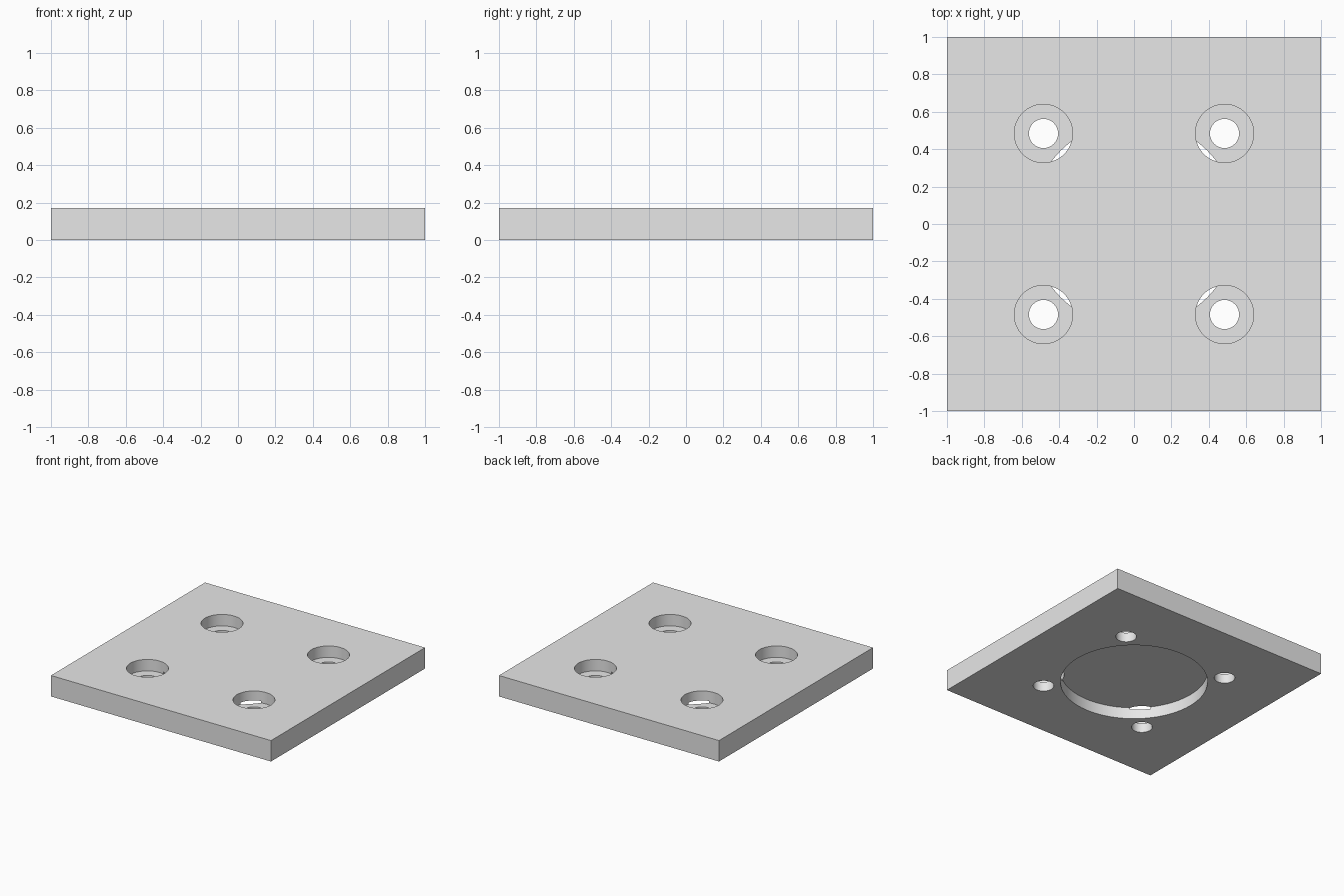
import bpy
import math

if "Cube" in bpy.data.objects:
    bpy.data.objects.remove(bpy.data.objects["Cube"])

THICK = 0.172        # plate thickness
HOLE_POS = 0.484     # bolt hole offset from the centre
HOLE_R = 0.078
BORE_R = 0.156       # counterbore radius
BORE_DEPTH = 0.094
POCKET_R = 0.554     # round recess underneath
POCKET_DEPTH = 0.094

grey = bpy.data.materials.new("light grey")
grey.diffuse_color = (0.8, 0.8, 0.8, 1)
grey.use_nodes = True
grey.node_tree.nodes["Principled BSDF"].inputs["Base Color"].default_value = grey.diffuse_color

# Square plate
bpy.ops.mesh.primitive_cube_add(size=1, location=(0, 0, THICK / 2))
plate = bpy.context.object
plate.name = "mounting_plate"
plate.scale = (2, 2, THICK)
bpy.ops.object.transform_apply(location=True, rotation=False, scale=True)
plate.data.materials.append(grey)


def drill(x, y, radius, z0, z1, sides):
    """Cut a vertical round hole from z0 to z1 out of the plate."""
    bpy.ops.mesh.primitive_cylinder_add(
        vertices=sides, radius=radius, depth=z1 - z0, location=(x, y, (z0 + z1) / 2))
    cutter = bpy.context.object
    cutter.name = "drill_cutter"
    cutter.hide_render = True
    cutter.data.materials.append(grey)
    mod = plate.modifiers.new("drill", 'BOOLEAN')
    mod.operation = 'DIFFERENCE'
    mod.solver = 'EXACT'
    mod.object = cutter
    bpy.context.view_layer.objects.active = plate
    bpy.ops.object.modifier_apply(modifier=mod.name)
    bpy.data.objects.remove(cutter, do_unlink=True)


# Round recess in the underside
drill(0, 0, POCKET_R, -0.1, POCKET_DEPTH, 128)

# Four counterbored bolt holes
for sx in (-1, 1):
    for sy in (-1, 1):
        x, y = sx * HOLE_POS, sy * HOLE_POS
        drill(x, y, BORE_R, THICK - BORE_DEPTH, THICK + 0.1, 64)
        drill(x, y, HOLE_R, -0.1, THICK + 0.1, 48)

# Smooth hole walls, sharp edges
bpy.ops.object.select_all(action='DESELECT')
plate.select_set(True)
bpy.context.view_layer.objects.active = plate
bpy.ops.object.shade_smooth_by_angle(angle=math.radians(30))
